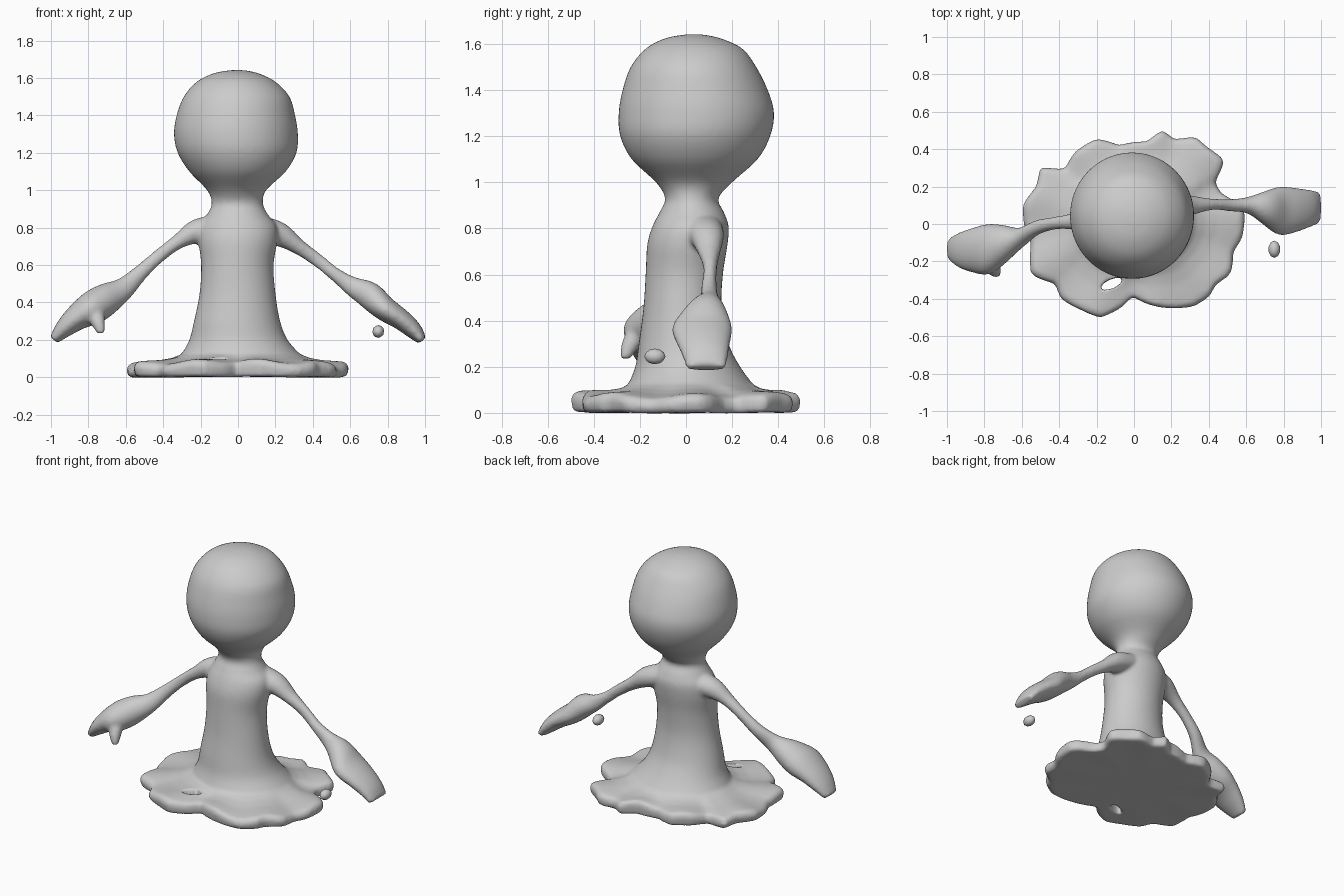
import bpy, bmesh, math
from mathutils import Vector

if "Cube" in bpy.data.objects:
    bpy.data.objects.remove(bpy.data.objects["Cube"])

N = 128


def catmull(rows, steps):
    """Smoothly resample a list of equal-length rows."""
    out = []
    for i in range(len(rows) - 1):
        p0, p1, p2 = rows[max(i - 1, 0)], rows[i], rows[i + 1]
        p3 = rows[min(i + 2, len(rows) - 1)]
        for s in range(steps):
            t = s / steps
            out.append([0.5 * (2*b + (c - a)*t + (2*a - 5*b + 4*c - d)*t*t + (3*b - a - 3*c + d)*t**3)
                        for a, b, c, d in zip(p0, p1, p2, p3)])
    return out + [list(rows[-1])]


def loft(bm, rings):
    loops = [[bm.verts.new(p) for p in r] for r in rings]
    n = len(loops[0])
    new = [bm.faces.new(loops[0]), bm.faces.new(loops[-1])]
    for a, b in zip(loops, loops[1:]):
        for i in range(n):
            j = (i + 1) % n
            new.append(bm.faces.new((a[i], a[j], b[j], b[i])))
    bmesh.ops.recalc_face_normals(bm, faces=new)


def make_object(name, bm):
    me = bpy.data.meshes.new(name)
    bm.to_mesh(me)
    bm.free()
    for p in me.polygons:
        p.use_smooth = True
    ob = bpy.data.objects.new(name, me)
    bpy.context.collection.objects.link(ob)
    return ob


def limb(bm, sections):
    """Sections: x, y, z, half width in y, half thickness."""
    rows = catmull(sections, 4)
    rings = []
    for i, (x, y, z, hw, ht) in enumerate(rows):
        a, b = rows[max(i - 1, 0)], rows[min(i + 1, len(rows) - 1)]
        side = Vector((-(b[2] - a[2]), 0, b[0] - a[0])).normalized()
        rings.append([Vector((x, y, z)) + Vector((0, hw * math.cos(t), 0)) + side * ht * math.sin(t)
                      for t in (k * math.tau / 24 for k in range(24))])
    loft(bm, rings)


# Head, neck and torso profile: z, x min, x max, y min, y max
profile = [(1.642, -.04, .03, .0, .07), (1.625, -.13, .11, -.09, .15), (1.58, -.22, .20, -.175, .245),
           (1.5, -.29, .275, -.24, .305), (1.4, -.328, .305, -.275, .355), (1.3, -.342, .32, -.292, .382),
           (1.2, -.322, .312, -.285, .365), (1.1, -.26, .255, -.235, .31), (1.0, -.165, .15, -.13, .20),
           (.93, -.14, .133, -.09, .14), (.87, -.165, .16, -.115, .165), (.81, -.20, .205, -.145, .185),
           (.73, -.21, .21, -.168, .18), (.6, -.197, .19, -.175, .16), (.45, -.205, .20, -.185, .155),
           (.3, -.235, .225, -.205, .185), (.2, -.26, .265, -.22, .235), (.125, -.30, .33, -.25, .29)]

# Puddle outline, seen from above
outline = [(.59, .06), (.57, .10), (.47, .16), (.43, .22), (.485, .34), (.39, .41), (.33, .465), (.22, .45),
           (.15, .50), (.07, .44), (-.08, .42), (-.2, .455), (-.32, .38), (-.37, .29), (-.50, .30),
           (-.52, .2), (-.595, .1), (-.585, -.02), (-.55, -.1), (-.55, -.27), (-.42, -.32), (-.39, -.40),
           (-.28, -.46), (-.18, -.50), (-.06, -.44), (-.01, -.385), (.08, -.43), (.2, -.45), (.32, -.44),
           (.41, -.38), (.43, -.33), (.52, -.26), (.53, -.15), (.58, -.07)]
polar = sorted((math.atan2(y, x) % math.tau, math.hypot(x, y)) for x, y in outline)
polar = [(polar[-1][0] - math.tau, polar[-1][1])] + polar + [(polar[0][0] + math.tau, polar[0][1])]


def edge_radius(t):
    for (a, r), (b, s) in zip(polar, polar[1:]):
        if a <= t <= b:
            return r + (s - r) * (t - a) / (b - a)


angles = [k * math.tau / N for k in range(N)]
rings = []
for z, x0, x1, y0, y1 in catmull(profile, 5):
    rings.append([Vector(((x0 + x1) / 2 + (x1 - x0) / 2 * math.cos(t),
                          (y0 + y1) / 2 + (y1 - y0) / 2 * math.sin(t), z)) for t in angles])

# Spreading puddle skirt, rolled rim and flat underside
base = rings[-1]
rim = [Vector((math.cos(t), math.sin(t), 0)) * edge_radius(t) for t in angles]
for f, drop in ((.2, .022), (.45, .035), (.7, .04), (.9, .045), (.97, .055), (1.01, .08), (.97, .118), (.9, .124)):
    ring = []
    for t, b, e in zip(angles, base, rim):
        p = b.lerp(e, f)
        wave = .012 * f * math.sin(9 * t + 1) - .008 * f * math.cos(t) ** 2 + .01 * f * math.sin(t) ** 2
        p.z = .125 - drop + wave * (1 if drop < .1 else .2)
        ring.append(p)
    rings.append(ring)
rings.append([Vector((e.x * .3, e.y * .3, .003)) for e in rim])

bm = bmesh.new()
loft(bm, rings)

# Arms with flattened hands
limb(bm, [(.10, .07, .80, .09, .07), (.22, .09, .765, .075, .065), (.32, .10, .70, .05, .042), (.42, .105, .63, .03, .036),
          (.52, .10, .55, .033, .036), (.61, .10, .487, .045, .052), (.70, .085, .44, .09, .072),
          (.78, .07, .37, .13, .066), (.87, .075, .31, .118, .056), (.94, .083, .25, .10, .046),
          (.985, .088, .195, .088, .026)])
limb(bm, [(-.10, .04, .80, .09, .07), (-.22, .03, .78, .07, .065), (-.32, .015, .725, .045, .04), (-.42, .005, .65, .034, .036),
          (-.52, -.02, .56, .04, .042), (-.61, -.075, .475, .055, .06), (-.70, -.11, .42, .105, .085),
          (-.78, -.135, .37, .135, .09), (-.86, -.14, .32, .12, .07), (-.93, -.14, .26, .095, .05),
          (-.985, -.135, .20, .06, .026)])
# Thumb stub
limb(bm, [(-.77, -.19, .37, .06, .05), (-.75, -.235, .30, .045, .04), (-.73, -.265, .235, .022, .02)])
figure = make_object("figure_body", bm)

# Cutter for the small hole in the skirt
bm = bmesh.new()
loft(bm, [[Vector((-.12 + .055 * math.cos(t) , -.32 + .025 * math.sin(t) + .02 * math.cos(t), z))
           for t in (k * math.tau / 16 for k in range(16))] for z in (-.1, .2)])
cutter = make_object("skirt_hole_cutter", bm)
cutter.hide_render = True
cutter.hide_viewport = True

# Fuse the parts into one soft surface
remesh = figure.modifiers.new("fuse", 'REMESH')
remesh.mode = 'VOXEL'
remesh.voxel_size = .012
remesh.use_smooth_shade = True
cut = figure.modifiers.new("skirt_hole", 'BOOLEAN')
cut.operation = 'DIFFERENCE'
cut.object = cutter
soften = figure.modifiers.new("soften", 'SMOOTH')
soften.factor = .5
soften.iterations = 5

# Loose droplet beside the hand
bm = bmesh.new()
bmesh.ops.create_icosphere(bm, subdivisions=2, radius=1)
for v in bm.verts:
    v.co = Vector((.75 + .032 * v.co.x, -.135 + .046 * v.co.y, .245 + .034 * v.co.z))
make_object("loose_droplet", bm)
